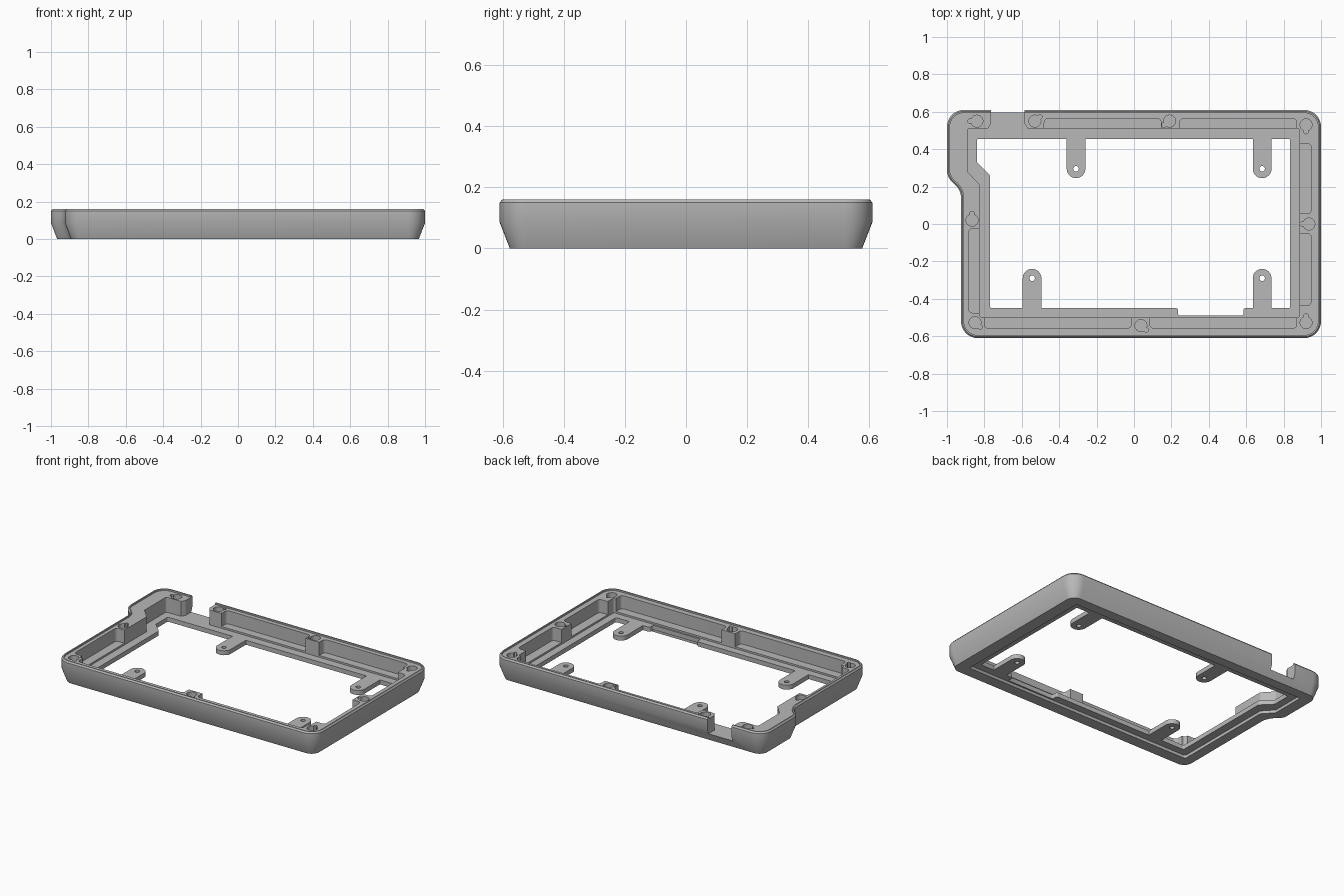
import bpy, bmesh, math
from mathutils import Vector

cube = bpy.data.objects.get("Cube")
if cube:
    bpy.data.objects.remove(cube, do_unlink=True)

grey = bpy.data.materials.new("plain_grey")
grey.use_nodes = True
colour = (0.48, 0.48, 0.48, 1)
grey.diffuse_color = colour
grey.node_tree.nodes["Principled BSDF"].inputs["Base Color"].default_value = colour


def outline(corners, radius, inset=0.0, steps=8):
    """Counter-clockwise polygon, moved inward and with rounded corners."""
    pts = [Vector(c) for c in corners]
    n = len(pts)
    moved, turns = [], []
    for i, p in enumerate(pts):
        a = (p - pts[i - 1]).normalized()
        b = (pts[(i + 1) % n] - p).normalized()
        na, nb = Vector((-a.y, a.x)), Vector((-b.y, b.x))
        moved.append(p + (na + nb) * inset / (1 + na.dot(nb)))
        turns.append(a.x * b.y - a.y * b.x)
    result = []
    for i, p in enumerate(moved):
        a = (p - moved[i - 1]).normalized()
        b = (moved[(i + 1) % n] - p).normalized()
        side = 1 if turns[i] > 0 else -1
        r = max(radius - side * inset, 0.002)
        angle = a.angle(b)
        start = p - a * r * math.tan(angle / 2)
        normal = Vector((-a.y, a.x)) * side
        for k in range(steps + 1):
            t = angle * k / steps
            result.append(start + a * r * math.sin(t) + normal * r * (1 - math.cos(t)))
    return result


def circle(x, y, r, steps=24):
    return [Vector((x + r * math.cos(math.tau * k / steps),
                    y + r * math.sin(math.tau * k / steps))) for k in range(steps)]


def box(x0, x1, y0, y1):
    return [(x0, y0), (x1, y0), (x1, y1), (x0, y1)]


def loft(name, levels):
    """Solid through a stack of (outline, height) rings."""
    bm = bmesh.new()
    rings = [[bm.verts.new((p.x, p.y, z)) for p in ring] for ring, z in levels]
    for low, high in zip(rings, rings[1:]):
        for i in range(len(low)):
            j = (i + 1) % len(low)
            bm.faces.new((low[i], low[j], high[j], high[i]))
    bm.faces.new(rings[0][::-1])
    bm.faces.new(rings[-1])
    mesh = bpy.data.meshes.new(name)
    bm.to_mesh(mesh)
    bm.free()
    mesh.materials.append(grey)
    obj = bpy.data.objects.new(name, mesh)
    bpy.context.collection.objects.link(obj)
    return obj


def activate(obj):
    bpy.ops.object.select_all(action='DESELECT')
    obj.select_set(True)
    bpy.context.view_layer.objects.active = obj


def cut(obj, ring, z0, z1=0.3):
    cutter = loft("cutter", [(ring, z0), (ring, z1)])
    cutter.hide_render = True
    mod = obj.modifiers.new("cut", 'BOOLEAN')
    mod.operation = 'DIFFERENCE'
    mod.solver = 'EXACT'
    mod.object = cutter
    activate(obj)
    bpy.ops.object.modifier_apply(modifier=mod.name)
    bpy.data.objects.remove(cutter, do_unlink=True)


def smooth(obj):
    activate(obj)
    bpy.ops.object.shade_smooth_by_angle(angle=math.radians(30))


FLANGE_LOW, FLANGE_TOP, POCKET_FLOOR, HOLE_FLOOR = 0.02, 0.05, 0.062, 0.08

# Outer shell: tapered base, upright wall, bevelled lip, sunken boss tops
shell = [(-0.925, -0.61), (1, -0.61), (1, 0.61), (-1, 0.61), (-1, 0.25), (-0.925, 0.18)]
profile = [(0.033, 0), (0, 0.085), (0, 0.15), (0.008, 0.16), (0.016, 0.16), (0.016, 0.15)]
frame = loft("bezel_frame", [(outline(shell, 0.09, d), z) for d, z in profile])

# Interior above the flange and shallow recess below it
ledge = [(-0.825, -0.5), (0.885, -0.5), (0.885, 0.51), (-0.89, 0.51),
         (-0.89, 0.28), (-0.825, 0.21)]
cut(frame, outline(ledge, 0.012, steps=4), FLANGE_TOP)
cut(frame, outline(ledge, 0.012, steps=4), -0.1, FLANGE_LOW)

# Window opening with its stepped corner and front relief
window = [(-0.77, -0.45), (0.235, -0.45), (0.235, -0.49), (0.585, -0.49), (0.585, -0.45),
          (0.835, -0.45), (0.835, 0.455), (-0.84, 0.455), (-0.84, 0.33), (-0.77, 0.26)]
cut(frame, outline(window, 0.01, steps=4), -0.1)

# Pockets between the screw bosses, open to the inside
pockets = [box(-0.48, 0.145, 0.45, 0.565), box(0.245, 0.87, 0.45, 0.565),
           box(-0.8, -0.015, -0.558, -0.45), box(0.085, 0.87, -0.558, -0.45),
           box(0.83, 0.948, 0.055, 0.43), box(0.83, 0.948, -0.435, -0.05),
           box(-0.885, -0.77, -0.475, -0.025)]
for pocket in pockets:
    cut(frame, outline(pocket, 0.022, steps=5), POCKET_FLOOR)

# Cable notch through the back wall, flaring inward
mid, half = -0.675, 0.09
right_edge = [(half + 0.02, 0.48), (half + 0.02, 0.505), (half, 0.535), (half, 0.7)]
notch = [(mid + x, y) for x, y in right_edge] + [(mid - x, y) for x, y in right_edge[::-1]]
cut(frame, [Vector(p) for p in notch], FLANGE_TOP)

# Keyhole screw sockets: position and slot direction in degrees
sockets = [(-0.84, 0.55, 180), (-0.53, 0.55, 40), (0.19, 0.55, 215), (0.92, 0.53, 270),
           (0.935, 0, 180), (0.92, -0.527, 90), (0.037, -0.543, 320),
           (-0.85, -0.527, 320), (-0.866, 0.02, 90)]
for x, y, degrees in sockets:
    t = math.radians(degrees)
    cut(frame, circle(x, y, 0.032), HOLE_FLOOR)
    cut(frame, circle(x + 0.036 * math.cos(t), y + 0.036 * math.sin(t), 0.012, 12), HOLE_FLOOR)
smooth(frame)

# Mounting tabs with rounded tips and a screw hole
tabs = [("back_tab_right", -0.31, 0.455, -1), ("back_tab_left", 0.685, 0.455, -1),
        ("front_tab_right", -0.545, -0.45, 1), ("front_tab_left", 0.685, -0.45, 1)]
for name, x, root, way in tabs:
    tip = root + way * 0.16
    arc = [Vector((x + 0.05 * math.cos(math.pi * k / 16),
                   tip + way * 0.05 * math.sin(math.pi * k / 16))) for k in range(17)]
    ring = [Vector((x + 0.05, root))] + arc + [Vector((x - 0.05, root))]
    if way < 0:
        ring.reverse()
    tab = loft(name, [(ring, FLANGE_LOW), (ring, FLANGE_TOP)])
    cut(tab, circle(x, tip, 0.015, 16), -0.1)
    smooth(tab)
